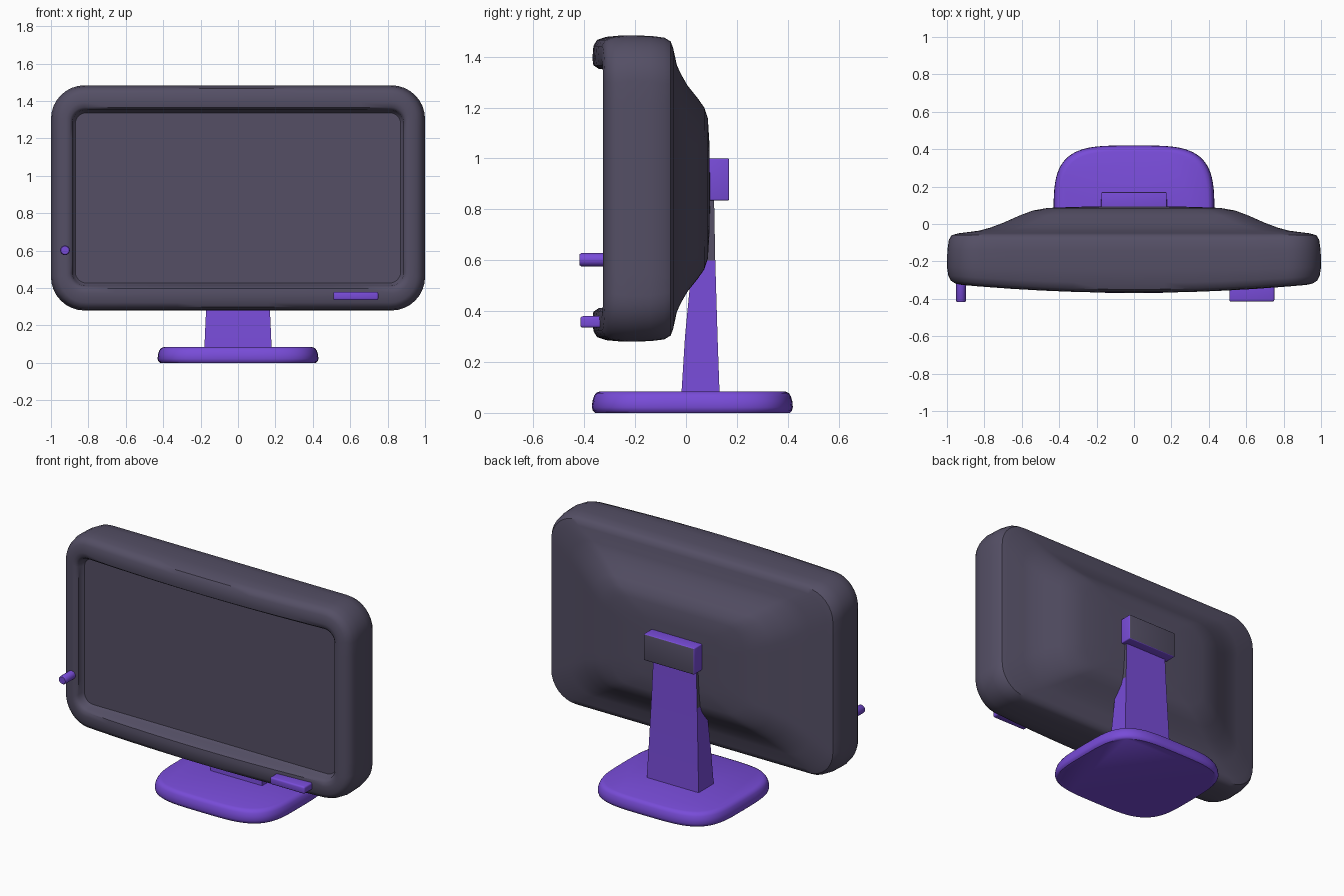
import bpy, bmesh, math

if "Cube" in bpy.data.objects:
    bpy.data.objects.remove(bpy.data.objects["Cube"])


def material(name, rgb):
    m = bpy.data.materials.new(name)
    m.diffuse_color = (*rgb, 1)
    m.use_nodes = True
    m.node_tree.nodes["Principled BSDF"].inputs["Base Color"].default_value = m.diffuse_color
    return m


DARK = material("dark_slate", (0.089, 0.078, 0.130))
PURPLE = material("purple", (0.188, 0.072, 0.687))


def finish(name, bm, mats, angle=35):
    bmesh.ops.recalc_face_normals(bm, faces=bm.faces)
    me = bpy.data.meshes.new(name)
    bm.to_mesh(me)
    bm.free()
    ob = bpy.data.objects.new(name, me)
    bpy.context.collection.objects.link(ob)
    for m in mats:
        me.materials.append(m)
    bpy.ops.object.select_all(action='DESELECT')
    ob.select_set(True)
    bpy.context.view_layer.objects.active = ob
    bpy.ops.object.shade_smooth_by_angle(angle=math.radians(angle))
    return ob


def loft(rings):
    """Skin a stack of equal-length point rings and cap both ends."""
    bm = bmesh.new()
    vs = [[bm.verts.new(p) for p in r] for r in rings]
    n = len(vs[0])
    for a, b in zip(vs, vs[1:]):
        for i in range(n):
            j = (i + 1) % n
            bm.faces.new((a[i], a[j], b[j], b[i]))
    bm.faces.new(vs[0])
    bm.faces.new(vs[-1])
    return bm


def rounded_rect(w, h, r, arc=8, edge=10):
    """Rounded rectangle with half sizes w, h; straight edges are subdivided."""
    corners = []
    for k, (sx, sz) in enumerate([(1, 1), (-1, 1), (-1, -1), (1, -1)]):
        corners.append([(sx * (w - r) + r * math.cos((k + i / arc) * math.pi / 2),
                         sz * (h - r) + r * math.sin((k + i / arc) * math.pi / 2))
                        for i in range(arc + 1)])
    pts = []
    for k, c in enumerate(corners):
        pts += c
        (ax, az), (bx, bz) = c[-1], corners[(k + 1) % 4][0]
        pts += [(ax + (bx - ax) * i / edge, az + (bz - az) * i / edge)
                for i in range(1, edge)]
    return pts


# Monitor housing: half width, half height, corner radius, y, forward bow
CENTRE_Z = 0.882
housing = [
    (0.870, 0.455, 0.06, -0.275, 0.00),   # screen edge
    (0.883, 0.466, 0.07, -0.285, 0.01),
    (0.886, 0.470, 0.07, -0.302, 0.04),   # inner lip
    (0.900, 0.484, 0.08, -0.314, 0.05),
    (0.920, 0.510, 0.10, -0.318, 0.05),   # bezel crest
    (0.955, 0.560, 0.14, -0.314, 0.05),
    (0.980, 0.584, 0.165, -0.300, 0.05),
    (0.993, 0.596, 0.18, -0.275, 0.04),
    (1.000, 0.602, 0.18, -0.230, 0.02),
    (0.998, 0.600, 0.18, -0.140, 0.00),   # outer wall
    (0.990, 0.593, 0.18, -0.085, 0.00),
    (0.975, 0.578, 0.17, -0.060, 0.00),
    (0.940, 0.550, 0.16, -0.050, 0.00),   # back rim
    (0.830, 0.485, 0.16, -0.036, 0.00),
    (0.770, 0.450, 0.16, -0.020, 0.00),
    (0.700, 0.405, 0.16, 0.006, 0.00),
    (0.610, 0.355, 0.15, 0.046, 0.00),    # slope
    (0.540, 0.318, 0.14, 0.072, 0.00),
    (0.460, 0.275, 0.13, 0.086, 0.00),    # plateau
    (0.300, 0.180, 0.10, 0.092, 0.00),
    (0.120, 0.080, 0.05, 0.094, 0.00),
]
rings = [[(x, y - bow * (1 - x * x), z + CENTRE_Z) for x, z in rounded_rect(w, h, r)]
         for w, h, r, y, bow in housing]
finish("monitor_housing", loft(rings), [DARK], 40)


# Foot: soft-cornered slab with a rounded rim
def soft_square(w, h, power=3.8, n=72):
    out = []
    for i in range(n):
        c, s = math.cos(math.tau * i / n), math.sin(math.tau * i / n)
        out.append((w * math.copysign(abs(c) ** (2 / power), c),
                    h * math.copysign(abs(s) ** (2 / power), s)))
    return out


foot = [(0.0, 0.97), (0.008, 0.99), (0.022, 1.0), (0.045, 0.995),
        (0.065, 0.98), (0.078, 0.96), (0.085, 0.92)]
finish("foot", loft([[(x, y + 0.025, z) for x, y in soft_square(0.43 * s, 0.395 * s)]
                     for z, s in foot]), [PURPLE], 40)

# Neck: tapering post, dark on its upper flanks
neck = [(0.075, 0.180, -0.018, 0.132), (0.30, 0.170, -0.004, 0.124),
        (0.60, 0.158, 0.025, 0.115), (0.86, 0.148, 0.070, 0.110)]
bm = loft([[(-w, y0, z), (w, y0, z), (w, y1, z), (-w, y1, z)] for z, w, y0, y1 in neck])
bm.normal_update()
for f in bm.faces:
    if abs(f.normal.x) > 0.7 and f.calc_center_median().z > 0.6:
        f.material_index = 1
finish("neck", bm, [PURPLE, DARK], 30)


def box(name, x, y, z, bevel, mats):
    bm = bmesh.new()
    bmesh.ops.create_cube(bm, size=1)
    for v in bm.verts:
        for i, (lo, hi) in enumerate((x, y, z)):
            v.co[i] = lo + (v.co[i] + 0.5) * (hi - lo)
    bmesh.ops.bevel(bm, geom=bm.edges[:], offset=bevel, segments=3,
                    profile=0.5, affect='EDGES')
    bm.normal_update()
    if len(mats) > 1:
        for f in bm.faces:
            f.material_index = int(f.normal.y > 0.9)
    return finish(name, bm, mats)


# Mounting bracket with a dark rear face, and the control bar on the bezel
box("mount_bracket", (-0.175, 0.175), (0.07, 0.17), (0.835, 1.0), 0.006, [PURPLE, DARK])
box("control_bar", (0.51, 0.75), (-0.415, -0.30), (0.335, 0.38), 0.010, [PURPLE])

# Power button: short round peg
peg = [(-0.29, 0.026), (-0.412, 0.026), (-0.418, 0.022)]
finish("power_button", loft([[(-0.925 + r * math.cos(math.tau * i / 16), y,
                               0.602 + r * math.sin(math.tau * i / 16))
                              for i in range(16)] for y, r in peg]), [PURPLE], 50)
